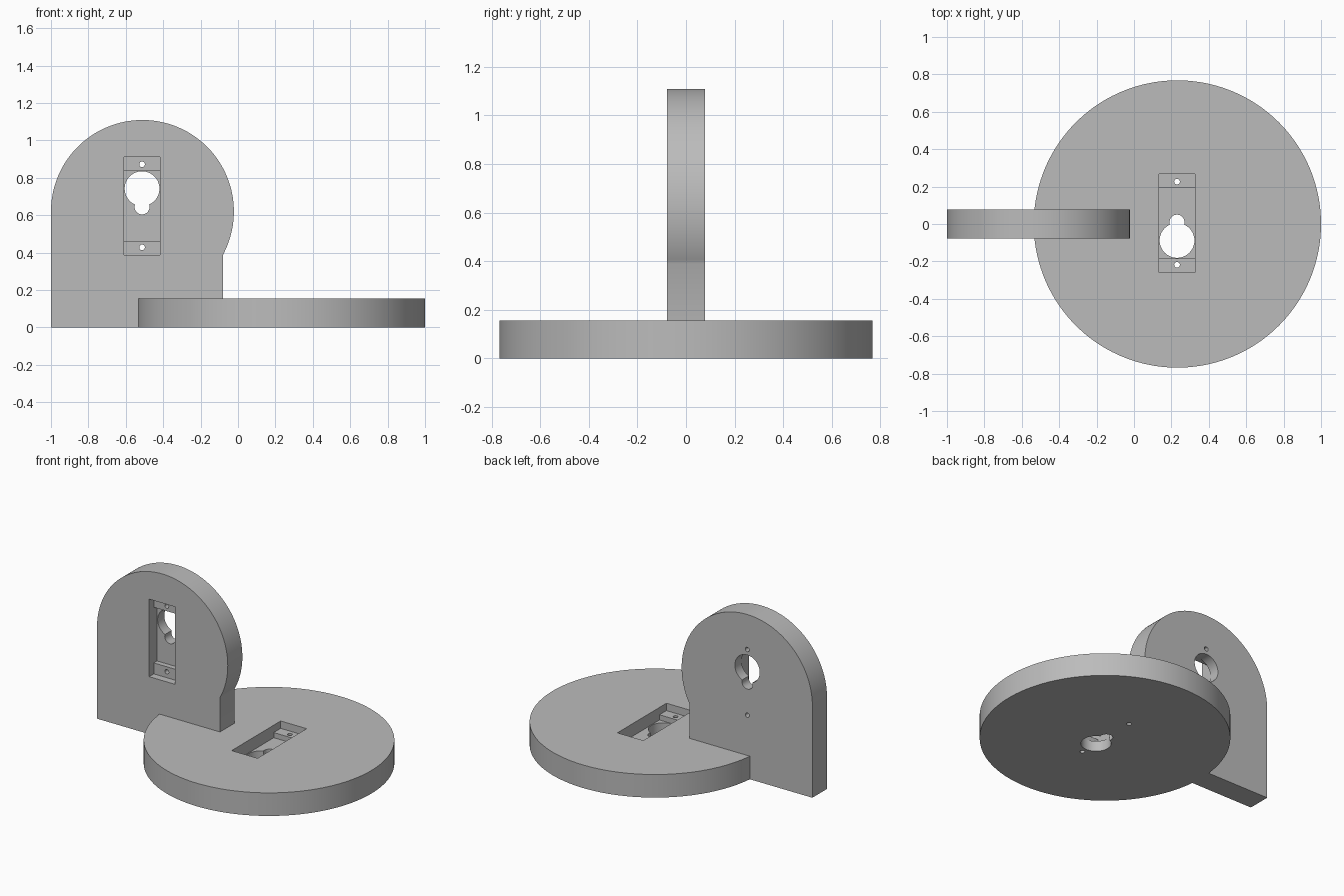
import bpy
import bmesh
from math import radians, acos, pi, cos, sin
from mathutils import Matrix, Vector

default = bpy.data.objects.get("Cube")
if default:
    bpy.data.objects.remove(default, do_unlink=True)

grey = bpy.data.materials.new("plain grey")
grey.use_nodes = True
colour = (0.5, 0.5, 0.5, 1)
grey.diffuse_color = colour
grey.node_tree.nodes["Principled BSDF"].inputs["Base Color"].default_value = colour

THICK = 0.156
UPRIGHT = Matrix.Rotation(radians(90), 4, "X")


def arc(cx, cy, r, start, end, steps):
    """Points along an arc, both ends included."""
    angles = [start + (end - start) * i / steps for i in range(steps + 1)]
    return [(cx + r * cos(a), cy + r * sin(a)) for a in angles]


def circle(cx, cy, r, sides=48):
    return arc(cx, cy, r, 0, 2 * pi, sides)[:-1]


def rectangle(half_w, half_h):
    return [(-half_w, -half_h), (half_w, -half_h), (half_w, half_h), (-half_w, half_h)]


def prism(name, outline, low, high, matrix):
    """Extrude a flat outline between two local heights."""
    bm = bmesh.new()
    face = bm.faces.new([bm.verts.new((x, y, low)) for x, y in outline])
    top = bmesh.ops.extrude_face_region(bm, geom=[face])["geom"]
    verts = [v for v in top if isinstance(v, bmesh.types.BMVert)]
    bmesh.ops.translate(bm, verts=verts, vec=Vector((0, 0, high - low)))
    bmesh.ops.recalc_face_normals(bm, faces=bm.faces)
    bm.transform(matrix)
    mesh = bpy.data.meshes.new(name)
    bm.to_mesh(mesh)
    bm.free()
    obj = bpy.data.objects.new(name, mesh)
    bpy.context.collection.objects.link(obj)
    return obj


def cut_hanger(obj, matrix):
    """Cut a stepped pocket, a keyhole and two screw holes into a face."""
    shapes = [
        (rectangle(0.097, 0.262), 0.05),
        (rectangle(0.097, 0.188), 0.085),
        (circle(0, 0.092, 0.093), 0.3),
        (circle(0, -0.006, 0.04, 32), 0.3),
        (circle(0, 0.222, 0.015, 24), 0.3),
        (circle(0, -0.222, 0.015, 24), 0.3),
    ]
    cutters = []
    for outline, depth in shapes:
        cutter = prism("hanger_cutter", outline, -depth, 0.05, matrix)
        cutter.hide_render = True
        cutters.append(cutter)
        mod = obj.modifiers.new("cut", "BOOLEAN")
        mod.operation = "DIFFERENCE"
        mod.solver = "EXACT"
        mod.object = cutter
    graph = bpy.context.evaluated_depsgraph_get()
    cut_mesh = bpy.data.meshes.new_from_object(obj.evaluated_get(graph))
    obj.modifiers.clear()
    obj.data = cut_mesh
    for cutter in cutters:
        bpy.data.objects.remove(cutter, do_unlink=True)


def finish(obj):
    obj.data.materials.clear()
    obj.data.materials.append(grey)
    bpy.ops.object.select_all(action="DESELECT")
    obj.select_set(True)
    bpy.context.view_layer.objects.active = obj
    bpy.ops.object.shade_smooth_by_angle(angle=radians(30))


# Round base with its hanger pocket on top
base = prism("round_base", circle(0.232, 0, 0.768, 160), 0, THICK, Matrix())
cut_hanger(base, Matrix.Translation((0.23, 0.004, THICK)) @ Matrix.Rotation(pi, 4, "Z"))
finish(base)

# Upright plate: rounded head over a straight foot, pocket on the front
head_x, head_z, head_r, foot_x = -0.511, 0.62, 0.489, -0.08
start = -acos((foot_x - head_x) / head_r)
outline = [(-1, 0), (foot_x, 0)] + arc(head_x, head_z, head_r, start, pi, 96)
plate = prism("upright_plate", outline, -THICK / 2, THICK / 2, UPRIGHT)
cut_hanger(plate, Matrix.Translation((-0.513, -THICK / 2, 0.65)) @ UPRIGHT)
finish(plate)
